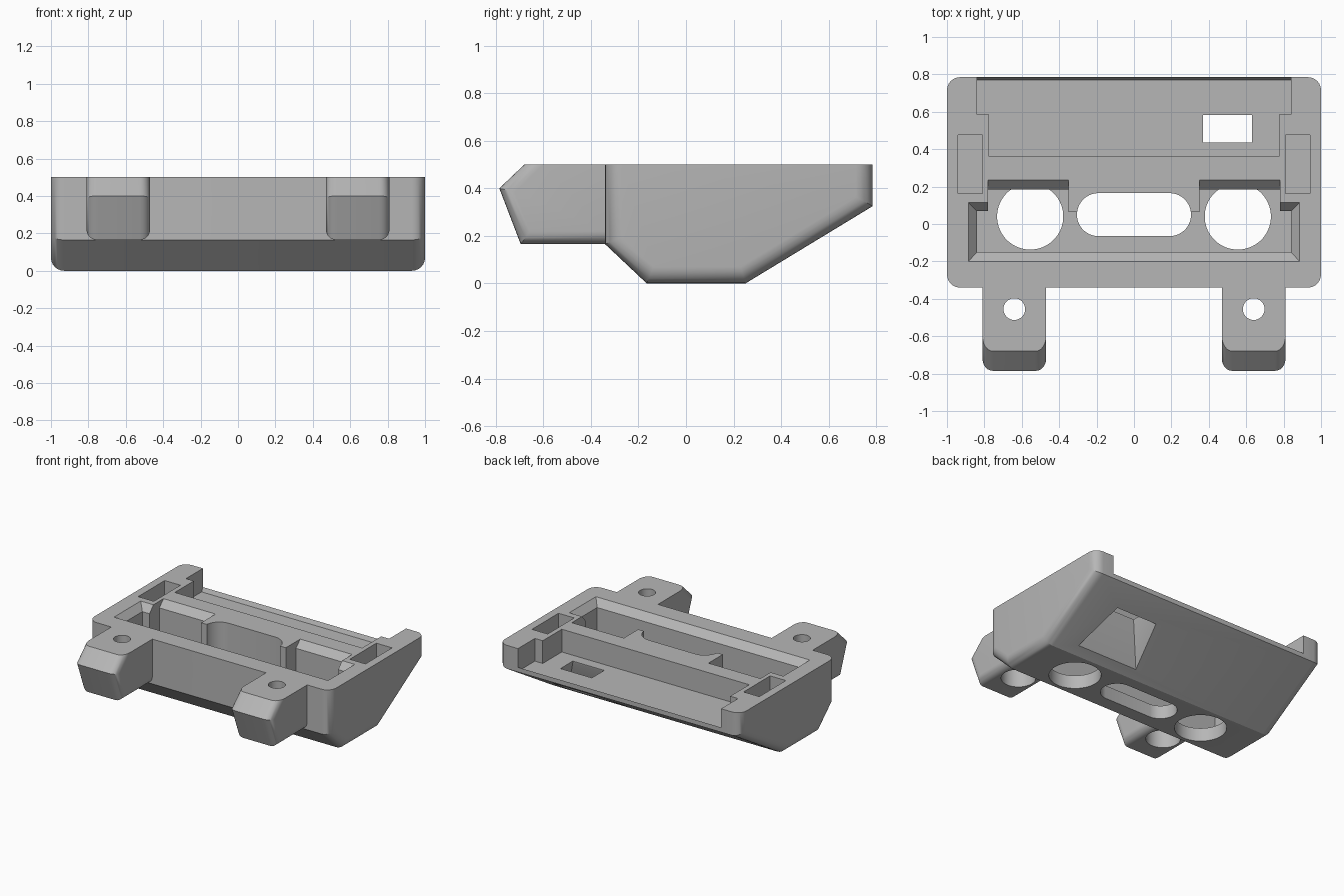
import bpy, bmesh, math

cube = bpy.data.objects.get("Cube")
if cube:
    bpy.data.objects.remove(cube, do_unlink=True)

grey = bpy.data.materials.new("matte_grey")
grey.use_nodes = True
COLOUR = (0.47, 0.47, 0.47, 1)
grey.diffuse_color = COLOUR
grey.node_tree.nodes["Principled BSDF"].inputs["Base Color"].default_value = COLOUR


def loft(name, loops, bevel=0, top=None):
    """Closed solid through matching loops; bevel rounds the end outlines below top."""
    bm = bmesh.new()
    rings = [[bm.verts.new(p) for p in loop] for loop in loops]
    n = len(rings[0])
    bm.faces.new(rings[0])
    bm.faces.new(rings[-1])
    for a, b in zip(rings, rings[1:]):
        for i in range(n):
            j = (i + 1) % n
            bm.faces.new((a[i], a[j], b[j], b[i]))
    if bevel:
        edges = [e for e in bm.edges
                 if abs(e.verts[0].co.x - e.verts[1].co.x) < 1e-5
                 and min(v.co.z for v in e.verts) < top - 0.001
                 and abs(e.verts[0].co.y - e.verts[1].co.y)
                 + abs(e.verts[0].co.z - e.verts[1].co.z) > 1e-5]
        bmesh.ops.bevel(bm, geom=edges, offset=bevel, segments=6,
                        profile=0.5, affect='EDGES')
    bmesh.ops.recalc_face_normals(bm, faces=bm.faces[:])
    mesh = bpy.data.meshes.new(name)
    bm.to_mesh(mesh)
    bm.free()
    mesh.materials.append(grey)
    obj = bpy.data.objects.new(name, mesh)
    bpy.context.collection.objects.link(obj)
    return obj


def across(name, profile, x0, x1, **kw):
    return loft(name, [[(x, y, z) for y, z in profile] for x in (x0, x1)], **kw)


def upright(name, layers):
    return loft(name, [[(x, y, z) for x, y in outline] for outline, z in layers])


def rect(cx, cy, hx, hy):
    return [(cx - hx, cy - hy), (cx + hx, cy - hy), (cx + hx, cy + hy), (cx - hx, cy + hy)]


def stadium(cx, cy, r, half=0.0, n=48):
    pts = []
    for i in range(n):
        a = 2 * math.pi * (i + 0.5) / n
        pts.append((cx + math.copysign(half, math.cos(a)) + r * math.cos(a),
                    cy + r * math.sin(a)))
    return pts


def mirrored(half):
    return half + [(-x, y) for x, y in reversed(half)]


def carve(obj, cutters):
    for c in cutters:
        c.hide_render = True
        m = obj.modifiers.new("cut", 'BOOLEAN')
        m.operation, m.solver, m.object = 'DIFFERENCE', 'EXACT', c
    dg = bpy.context.evaluated_depsgraph_get()
    mesh = bpy.data.meshes.new_from_object(obj.evaluated_get(dg))
    obj.modifiers.clear()
    obj.data = mesh
    for c in cutters:
        bpy.data.objects.remove(c, do_unlink=True)
    bpy.ops.object.select_all(action='DESELECT')
    obj.select_set(True)
    bpy.context.view_layer.objects.active = obj
    bpy.ops.object.shade_smooth_by_angle(angle=math.radians(28))


TOP, OVER = 0.5, 0.6

# Main body: extruded side profile with rounded ends
body = across("housing_body",
              [(-.34, TOP), (-.34, .165), (-.165, 0), (.25, 0), (.785, .325), (.785, TOP)],
              -1, 1, bevel=.07, top=TOP)
cuts = []

# Lowered rear ledge with a thin raised lip, wider at the back
for start, half in ((.36, .775), (.585, .84)):
    cuts.append(across("ledge_cut",
                       [(start, .33), (.77, .33), (.785, .36), (.9, .36), (.9, OVER), (start, OVER)],
                       -half, half))

# Central cavity with chamfered rim
inner = mirrored([(.84, -.15), (.84, .07), (.78, .07), (.78, .185), (.35, .185), (.35, .065)])
outer = mirrored([(.885, -.2), (.885, .115), (.78, .115), (.78, .235), (.35, .235), (.35, .065)])
cuts.append(upright("cavity_cut", [(inner, .1), (inner, .45), (outer, TOP), (outer, OVER)]))

# Slot, round holes and side pockets
cuts.append(upright("slot_cut", [(stadium(0, .05, .115, .19), z) for z in (-.1, OVER)]))
for s in (-1, 1):
    cuts.append(upright("round_hole_cut", [(stadium(s * .555, .04, .177), z) for z in (-.1, .15)]))
    cuts.append(upright("pocket_cut", [(rect(s * .875, .32, .065, .157), z) for z in (.3, OVER)]))

# Window through the ledge, flaring towards the underside
cuts.append(upright("window_cut", [(rect(.5, .51, .27, .213), 0),
                                   (rect(.5, .51, .13, .073), .32),
                                   (rect(.5, .51, .13, .073), .4)]))
carve(body, cuts)

# Mounting tabs with counterbored screw holes
for s, side in ((1, "left"), (-1, "right")):
    tab = across(side + "_mount_tab",
                 [(-.34, TOP), (-.68, TOP), (-.785, .4), (-.695, .165), (-.34, .165)],
                 s * .64 - .17, s * .64 + .17)
    # Round every outline edge except the top and the joint with the body
    bm = bmesh.new()
    bm.from_mesh(tab.data)
    edges = [e for e in bm.edges
             if abs(e.verts[0].co.x - e.verts[1].co.x) < 1e-4
             and min(v.co.z for v in e.verts) < TOP - .01
             and min(v.co.y for v in e.verts) < -.35]
    bmesh.ops.bevel(bm, geom=edges, offset=.055, segments=6, profile=.5, affect='EDGES')
    bm.to_mesh(tab.data)
    bm.free()
    carve(tab, [upright("screw_cut", [(stadium(s * .64, -.455, .058), z) for z in (0, OVER)]),
                upright("counterbore_cut", [(stadium(s * .64, -.455, .118), z) for z in (0, .3)])])
